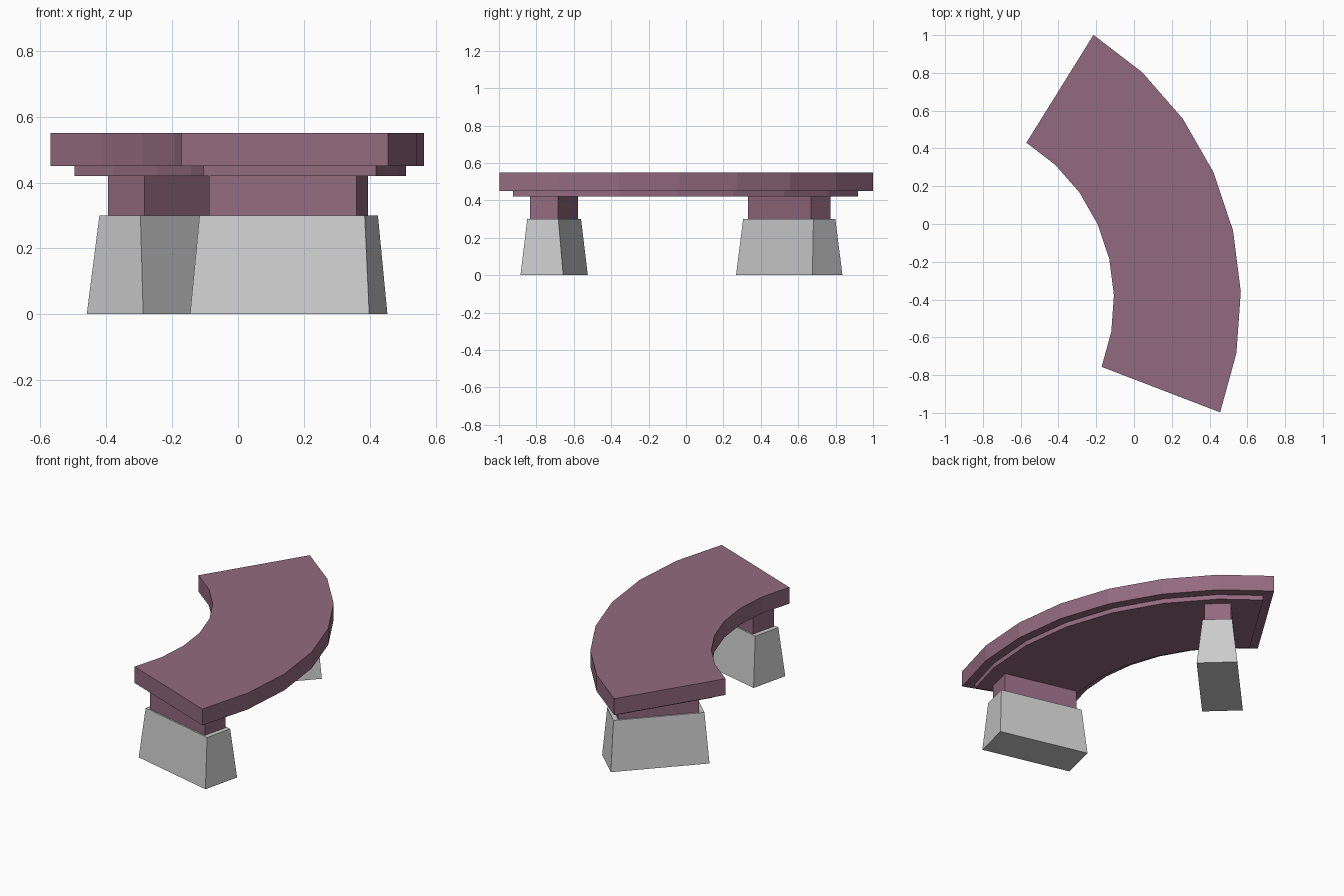
import bpy, bmesh
from math import radians, cos, sin
from mathutils import Matrix, Vector

if "Cube" in bpy.data.objects:
    bpy.data.objects.remove(bpy.data.objects["Cube"])

mauve = bpy.data.materials.new("mauve")
mauve.diffuse_color = (0.29, 0.145, 0.21, 1)
mauve.use_nodes = True
mauve.node_tree.nodes["Principled BSDF"].inputs["Base Color"].default_value = mauve.diffuse_color


def finish(bm, name, mat=None):
    bmesh.ops.recalc_face_normals(bm, faces=bm.faces)
    me = bpy.data.meshes.new(name)
    bm.to_mesh(me)
    bm.free()
    ob = bpy.data.objects.new(name, me)
    bpy.context.collection.objects.link(ob)
    if mat:
        me.materials.append(mat)
    return ob


def extrude(bm, face, dz):
    new = bmesh.ops.extrude_face_region(bm, geom=[face])["geom"]
    bmesh.ops.translate(bm, vec=(0, 0, dz),
                        verts=[v for v in new if isinstance(v, bmesh.types.BMVert)])
    return next(f for f in new if isinstance(f, bmesh.types.BMFace))


# Curved seat slab: arc of seven segments
CX, CY, R_IN, R_OUT, A0, A1, SEG = -1.089, -0.404, 0.983, 1.655, -21.0, 58.1, 7
angles = [radians(A0 + (A1 - A0) * i / SEG) for i in range(SEG + 1)]
ring = [(R_OUT, a) for a in angles] + [(R_IN, a) for a in reversed(angles)]
outline = [Vector((CX + r * cos(a), CY + r * sin(a), 0)) for r, a in ring]


def arc_face(bm, z):
    return bm.faces.new([bm.verts.new((p.x, p.y, z)) for p in outline])


bm = bmesh.new()
top = arc_face(bm, 0.55)
bottom = extrude(bm, top, -0.10)
if top.is_valid and top not in bm.faces:
    top = None
bmesh.ops.recalc_face_normals(bm, faces=bm.faces)

# Inset step under the slab
bmesh.ops.inset_individual(bm, faces=[bottom], thickness=0.055, use_even_offset=True)
new = bmesh.ops.extrude_discrete_faces(bm, faces=[bottom])["faces"][0]
bmesh.ops.translate(bm, vec=(0, 0, -0.03), verts=new.verts)
finish(bm, "curved_seat", mauve)


def block(name, centre, angle, z0, z1, base, top, mat=None):
    """Four-sided block, tapered from base size to top size."""
    bm = bmesh.new()
    bmesh.ops.create_cube(bm, size=1)
    for v in bm.verts:
        l, w = top if v.co.z > 0 else base
        v.co = (v.co.x * l, v.co.y * w, z1 if v.co.z > 0 else z0)
    bm.transform(Matrix.Translation((*centre, 0)) @ Matrix.Rotation(radians(angle), 4, 'Z'))
    finish(bm, name, mat)


# Two supports: tapered stone foot and a neck below the seat
for side, centre, angle in (("front", (0.154, -0.705), -13.6),
                            ("back", (-0.182, 0.552), 46.8)):
    block(side + "_foot", centre, angle, 0, 0.30, (0.56, 0.235), (0.516, 0.171))
    block(side + "_neck", centre, angle, 0.30, 0.42, (0.46, 0.153), (0.46, 0.153), mauve)
